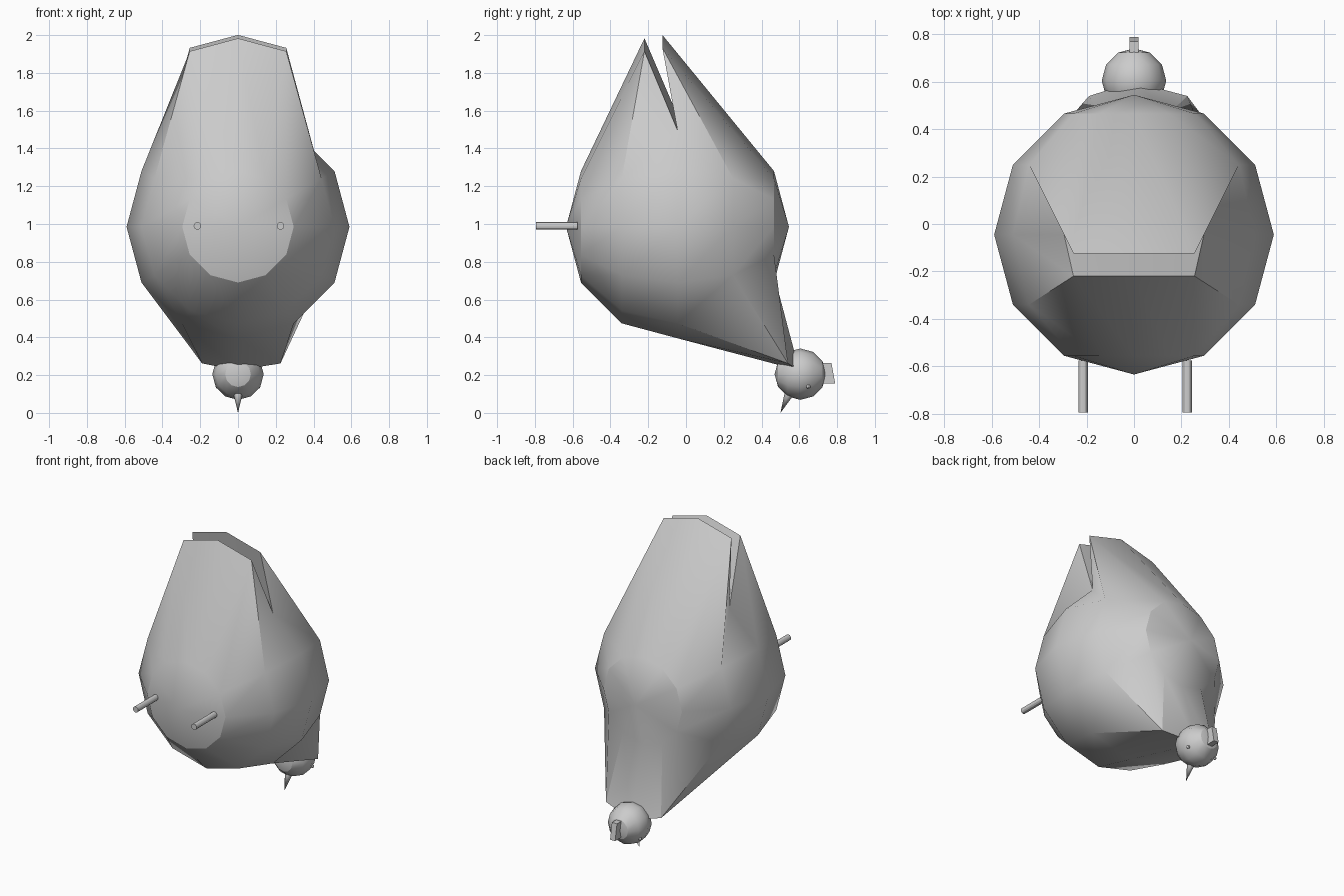
import bpy, bmesh, math
from mathutils import Matrix, Vector

cube = bpy.data.objects.get("Cube")
if cube:
    bpy.data.objects.remove(cube)

grey = bpy.data.materials.new("plain grey")
grey.use_nodes = True
grey.diffuse_color = (0.6, 0.6, 0.6, 1)
grey.node_tree.nodes["Principled BSDF"].inputs["Base Color"].default_value = (0.6, 0.6, 0.6, 1)

TO_Y = Matrix.Rotation(-math.pi / 2, 4, 'X')


def finish(name, bm, smooth=True):
    """Turn a bmesh into a named, shaded object."""
    bmesh.ops.recalc_face_normals(bm, faces=bm.faces)
    mesh = bpy.data.meshes.new(name)
    bm.to_mesh(mesh)
    bm.free()
    obj = bpy.data.objects.new(name, mesh)
    bpy.context.collection.objects.link(obj)
    mesh.materials.append(grey)
    if smooth:
        bpy.ops.object.select_all(action='DESELECT')
        obj.select_set(True)
        bpy.context.view_layer.objects.active = obj
        bpy.ops.object.shade_smooth_by_angle(angle=math.radians(30))
    return obj


def ball(centre, radius, segments=12, rings=6):
    """Low-poly sphere with its poles along y."""
    bm = bmesh.new()
    bmesh.ops.create_uvsphere(bm, u_segments=segments, v_segments=rings, radius=radius,
                              matrix=Matrix.Translation(centre) @ TO_Y)
    return bm


def cone(name, start, end, r1, r2, sides):
    """Cone or cylinder between two points."""
    start, end = Vector(start), Vector(end)
    axis = end - start
    bm = bmesh.new()
    turn = axis.to_track_quat('Z', 'Y').to_matrix().to_4x4()
    bmesh.ops.create_cone(bm, cap_ends=True, segments=sides, radius1=r1, radius2=r2,
                          depth=axis.length,
                          matrix=Matrix.Translation((start + end) / 2) @ turn)
    return finish(name, bm)


# Body: a sphere with three groups of vertices pulled out
centre = Vector((0, -0.045, 0.985))
R = 0.59
body = ball(centre, R)
for v in body.verts:
    p = v.co - centre
    if abs(abs(p.y) - R / 2) > 0.02 or abs(p.x) > 0.3:
        continue
    if p.z > 0 and p.y < 0:      # front tail flap
        v.co += Vector((0, 0.12, 0.487))
    elif p.z > 0:                # rear tail flap
        v.co += Vector((0, -0.375, 0.505))
    elif p.y > 0:                # neck
        if abs(p.x) < 0.05:
            v.co = (0, 0.6, 0.225)
        else:
            v.co = (0.225 if p.x > 0 else -0.19, 0.54, 0.262)
finish("body", body)

# Head
head = Vector((0, 0.605, 0.205))
finish("head", ball(head, 0.136))

# Beak
cone("beak", (0, 0.545, 0.1), (0, 0.5, 0), 0.024, 0.0, 12)

# Comb: a slightly sheared block
bm = bmesh.new()
bmesh.ops.create_cube(bm, size=1, matrix=Matrix.Translation((0, 0.735, 0.21))
                      @ Matrix.Diagonal((0.038, 0.09, 0.11, 1)))
for v in bm.verts:
    if v.co.y > 0.75:
        v.co.y += 0.01 if v.co.z < 0.2 else -0.01
finish("comb", bm, smooth=False)

# Eyes and legs
for side, sign, leg_x in (("left", 1, 0.225), ("right", -1, -0.215)):
    finish(side + "_eye", ball((sign * 0.107, 0.648, 0.139), 0.011, 10, 6))
    cone(side + "_leg", (leg_x, -0.575, 0.99), (leg_x, -0.795, 0.99), 0.02, 0.02, 12)
